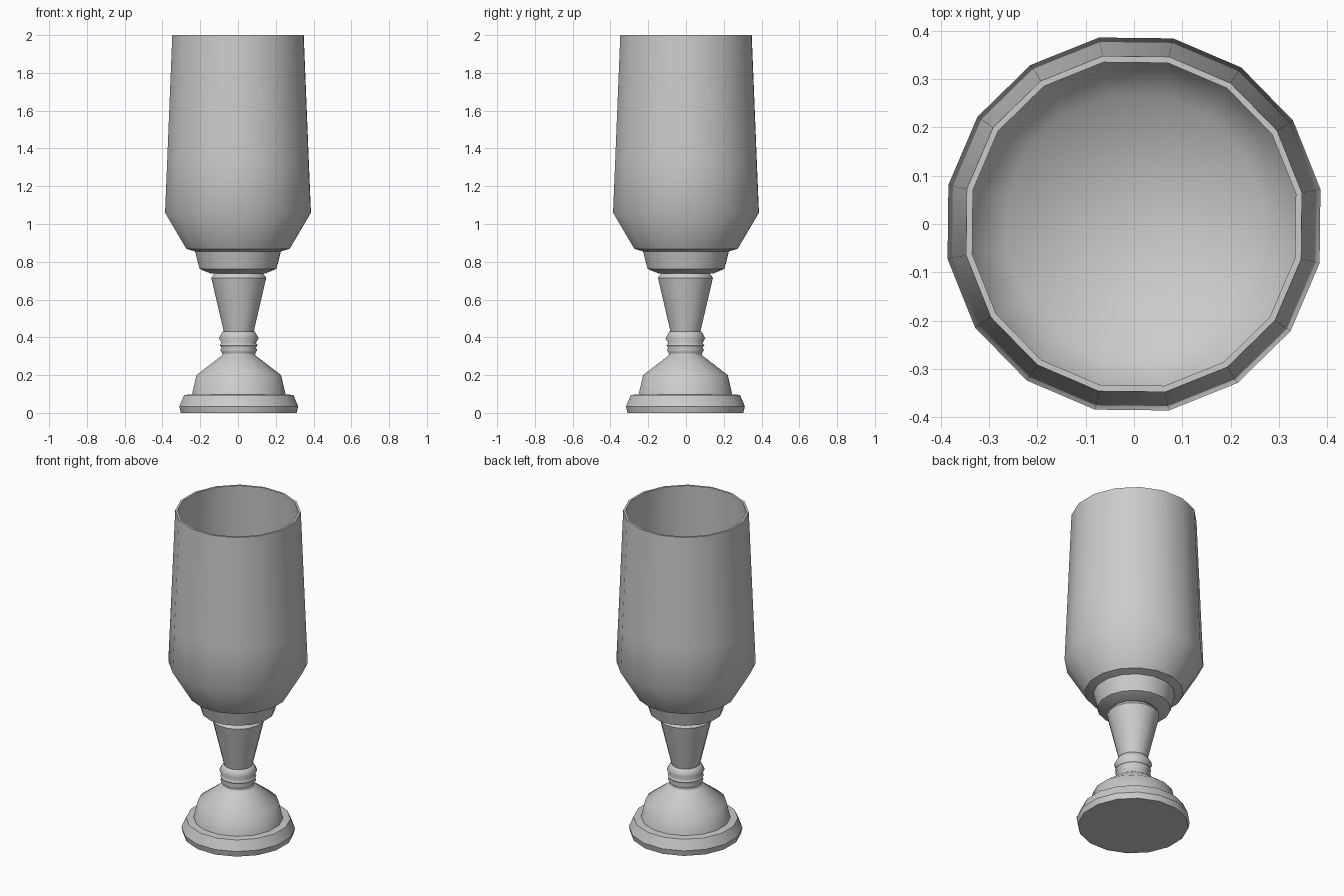
import bpy, bmesh, math

if "Cube" in bpy.data.objects:
    bpy.data.objects.remove(bpy.data.objects["Cube"])

SIDES = 16
PHASE = math.radians(10.6)


def lathe(name, profile, angle, offset=(0, 0)):
    """Turn a (radius, z) profile around z; a zero radius closes to a point."""
    bm = bmesh.new()
    rings = []
    for r, z in profile:
        if r == 0:
            rings.append([bm.verts.new((0, 0, z))] * SIDES)
        else:
            rings.append([bm.verts.new((r * math.cos(PHASE + math.tau * i / SIDES),
                                        r * math.sin(PHASE + math.tau * i / SIDES), z))
                          for i in range(SIDES)])
    for a, b in zip(rings, rings[1:]):
        for i in range(SIDES):
            j = (i + 1) % SIDES
            bm.faces.new(list(dict.fromkeys((a[i], a[j], b[j], b[i]))))
    mesh = bpy.data.meshes.new(name)
    bm.to_mesh(mesh)
    bm.free()
    obj = bpy.data.objects.new(name, mesh)
    obj.location = (offset[0], offset[1], 0)
    bpy.context.collection.objects.link(obj)
    bpy.ops.object.select_all(action='DESELECT')
    obj.select_set(True)
    bpy.context.view_layer.objects.active = obj
    bpy.ops.object.shade_smooth_by_angle(angle=math.radians(angle))
    return obj


LOW = (0.004, -0.003)

# stepped foot plate
lathe("foot_plate", [(0, 0), (0.312, 0), (0.32, 0.035), (0.294, 0.095), (0.252, 0.098)], 30, LOW)

# domed foot
lathe("foot_dome", [(0.252, 0.098), (0.228, 0.2), (0.093, 0.302)], 45, LOW)

# ringed knop
lathe("knop", [(0.093, 0.302), (0.088, 0.308), (0.091, 0.32), (0.1, 0.333),
               (0.092, 0.345), (0.102, 0.358), (0.092, 0.37), (0.107, 0.395),
               (0.087, 0.43), (0.081, 0.432)], 75, LOW)

# flared stem
lathe("stem", [(0.081, 0.432), (0.148, 0.715), (0.132, 0.737)], 35, LOW)

# collar under the bowl
lathe("collar", [(0.132, 0.737), (0.145, 0.737), (0.207, 0.762), (0.231, 0.855), (0.278, 0.868)], 30)

# bowl with thickness: outer wall, rim, inner wall and floor
lathe("bowl", [(0.278, 0.868), (0.393, 1.06), (0.382, 1.32), (0.354, 2.0),
               (0.341, 2.0), (0.37, 1.32), (0.38, 1.065), (0.27, 0.885), (0, 0.885)], 62)
